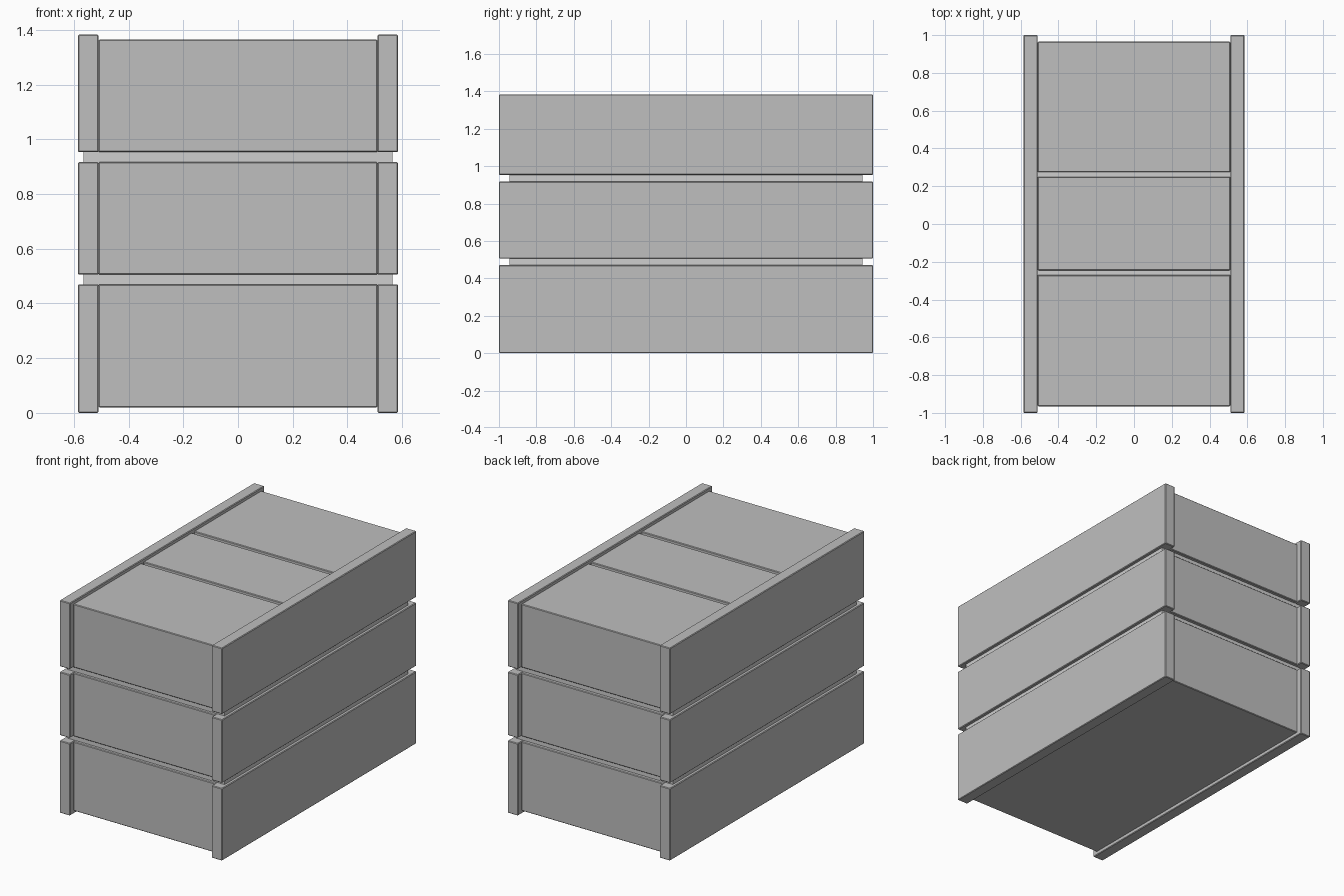
import bpy

if "Cube" in bpy.data.objects:
    bpy.data.objects.remove(bpy.data.objects["Cube"], do_unlink=True)


def make_material(name, value):
    mat = bpy.data.materials.new(name)
    mat.use_nodes = True
    colour = (value, value, value, 1)
    mat.diffuse_color = colour
    mat.node_tree.nodes["Principled BSDF"].inputs["Base Color"].default_value = colour
    return mat


grey = make_material("grey", 0.52)
light_grey = make_material("light grey", 0.62)


def box(name, x, y, z, mat, bevel=0.004):
    """Box spanning the given (low, high) ranges, with a fine edge bevel."""
    spans = (x, y, z)
    bpy.ops.mesh.primitive_cube_add(size=1, location=[(a + b) / 2 for a, b in spans])
    obj = bpy.context.object
    obj.name = name
    obj.scale = [b - a for a, b in spans]
    bpy.ops.object.transform_apply(location=False, rotation=False, scale=True)
    obj.data.materials.append(mat)
    if bevel:
        mod = obj.modifiers.new("Bevel", "BEVEL")
        mod.width = bevel
        mod.segments = 1
    return obj


RAIL_IN, RAIL_OUT, PANEL_Y = 0.51, 0.585, 0.965
TIERS = {"lower": (0, 0.47), "middle": (0.505, 0.917), "upper": (0.953, 1.383)}

# Recessed core seen in the gaps between boards
box("core", (-0.565, 0.565), (-0.945, 0.943), (0.04, 1.345), light_grey, 0)

for tier, (low, high) in TIERS.items():
    # Thick side boards
    for side, sign in (("left", 1), ("right", -1)):
        x = sorted((sign * RAIL_IN, sign * RAIL_OUT))
        box(f"{tier}_{side}_board", x, (-1, 1), (low, high), grey)
    # Thinner end boards, stopping short of the rim and the base
    z = (max(low, 0.02), min(high, 1.365))
    for end, sign in (("front", -1), ("back", 1)):
        y = sorted((sign * 0.92, sign * PANEL_Y))
        box(f"{tier}_{end}_board", (-RAIL_IN, RAIL_IN), y, z, grey)

# Lid boards with narrow grooves between them
LID = {"front": (-PANEL_Y, -0.27), "middle": (-0.245, 0.25), "back": (0.275, PANEL_Y)}
for name, y in LID.items():
    box(f"{name}_lid_board", (-RAIL_IN, RAIL_IN), y, (1.325, 1.365), grey)

# Base panel
box("base_panel", (-RAIL_IN, RAIL_IN), (-PANEL_Y, PANEL_Y), (0.02, 0.06), grey)
